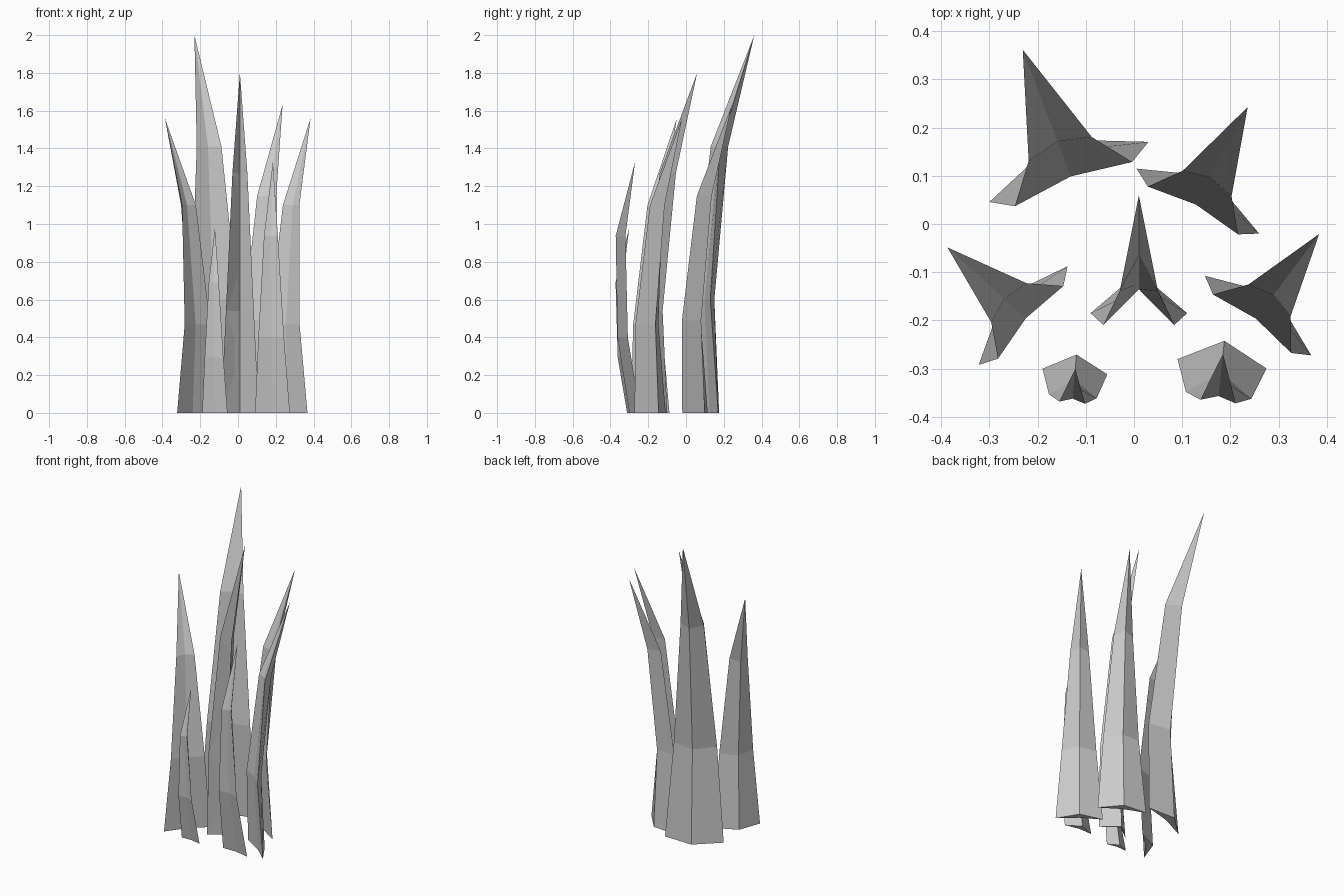
import bpy
import math
from mathutils import Matrix, Vector

cube = bpy.data.objects.get("Cube")
if cube:
    bpy.data.objects.remove(cube, do_unlink=True)

grey = bpy.data.materials.new("plain_grey")
grey.use_nodes = True
grey.diffuse_color = (0.6, 0.6, 0.6, 1)
grey.node_tree.nodes["Principled BSDF"].inputs["Base Color"].default_value = (0.6, 0.6, 0.6, 1)

# Rings of a two-unit blade: height, half width, backward offset
RINGS = [(0, 0.1765, 0), (0.6, 0.13, -0.027), (1.41, 0.07, 0.051)]
TIP = (2.0, 0.271)


def blade(name, x, y, angle, height, width=1, fold=0.017, back=0.072, tilt=0):
    """Folded blade with a dart-shaped section that tapers to a point."""
    s = height / 2
    turn = Matrix.Rotation(math.radians(angle), 3, 'Z')
    verts = []

    def add(px, py, pz):
        p = Vector((px, py - tilt * pz, pz)) * s
        verts.append(turn @ p + Vector((x, y, 0)))

    for z, half, off in RINGS:
        w = half * width
        add(-w, off, z)          # left edge
        add(0, off + fold, z)    # front crease
        add(w, off, z)           # right edge
        add(0, off + back, z)    # back ridge
    add(0, TIP[1], TIP[0])

    # Base, side walls and pointed top
    faces = [(3, 2, 1, 0)]
    for i in range(4):
        j = (i + 1) % 4
        for r in (0, 4):
            faces.append((r + i, r + j, r + 4 + j, r + 4 + i))
        faces.append((8 + i, 8 + j, 12))
    mesh = bpy.data.meshes.new(name)
    mesh.from_pydata(verts, [], faces)
    mesh.materials.append(grey)
    mesh.update()
    obj = bpy.data.objects.new(name, mesh)
    bpy.context.collection.objects.link(obj)


# Tall back blades
blade("back_right_blade", -0.135, 0.108, 20.7, 2.0)
blade("back_left_blade", 0.1325, 0.0475, -27.9, 1.63)

# Middle row
blade("centre_blade", 0.01, -0.185, 0, 1.8, width=0.63, fold=0.082, back=0.095)
blade("side_right_blade", -0.23, -0.19, 48, 1.56)
blade("side_left_blade", 0.2575, -0.19, -36.8, 1.56)

# Short front blades, tipped forward
blade("front_right_blade", -0.1225, -0.306, -5, 0.98, width=0.78, tilt=0.13)
blade("front_left_blade", 0.1825, -0.29, -6, 1.33, width=0.79, tilt=0.12)
